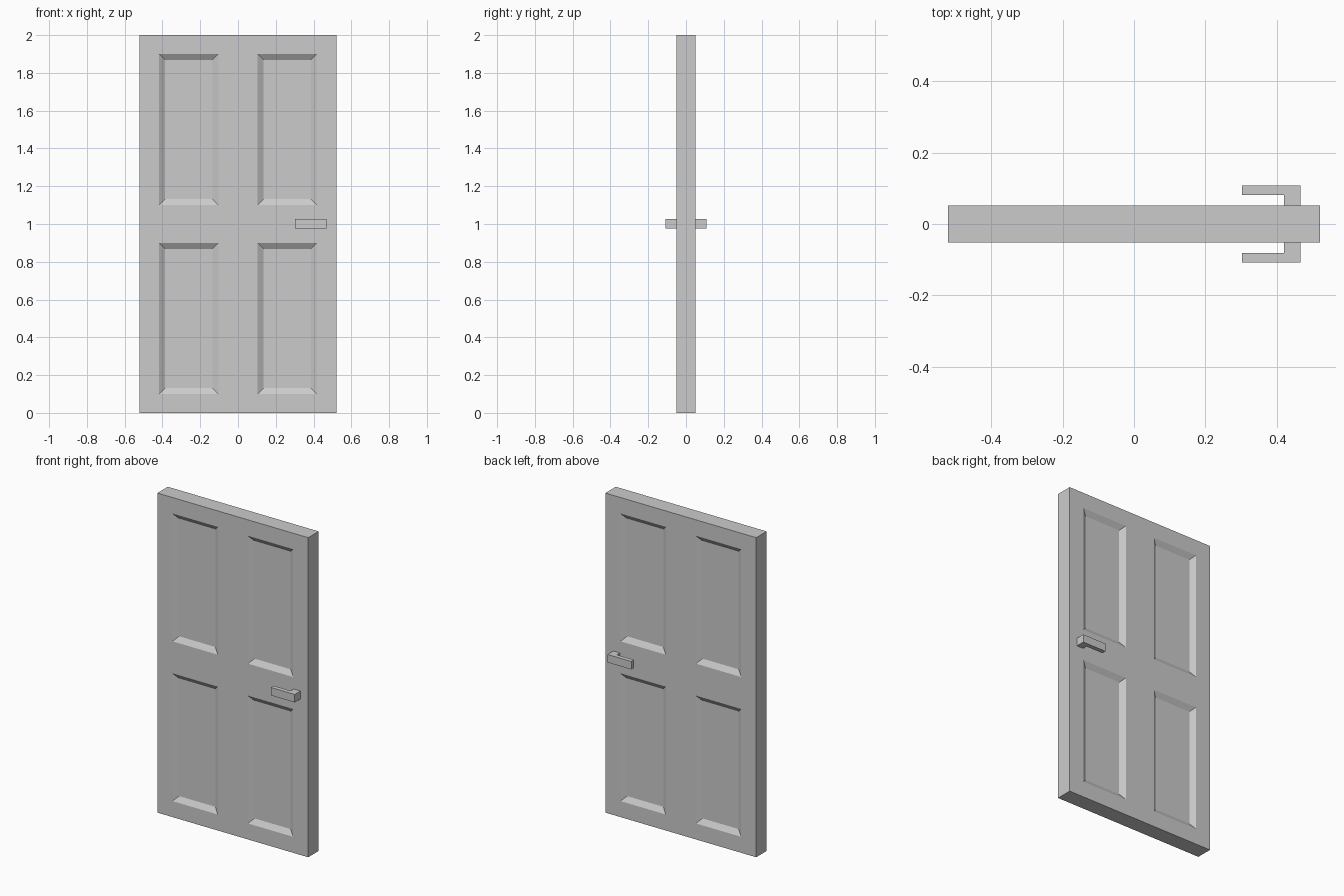
import bpy, bmesh

if "Cube" in bpy.data.objects:
    bpy.data.objects.remove(bpy.data.objects["Cube"])

HALF_DEPTH = 0.0515
RECESS = 0.021
BEVEL = 0.045


def finish(name, bm):
    """Turn a front-half bmesh into an object mirrored to the back."""
    bmesh.ops.recalc_face_normals(bm, faces=bm.faces)
    mesh = bpy.data.meshes.new(name)
    bm.to_mesh(mesh)
    bm.free()
    obj = bpy.data.objects.new(name, mesh)
    bpy.context.collection.objects.link(obj)
    mirror = obj.modifiers.new("front_to_back", 'MIRROR')
    mirror.use_axis = (False, True, False)
    mirror.use_clip = True
    mirror.merge_threshold = 0.0005
    return obj


# Door leaf: front grid of stiles, rails and four panels
xs = [-0.522, -0.418, -0.104, 0.104, 0.418, 0.522]
zs = [0.0, 0.1, 0.9, 1.1, 1.9, 2.0]
bm = bmesh.new()
grid = [[bm.verts.new((x, -HALF_DEPTH, z)) for x in xs] for z in zs]
panels = []
for j in range(5):
    for i in range(5):
        f = bm.faces.new((grid[j][i], grid[j][i + 1],
                          grid[j + 1][i + 1], grid[j + 1][i]))
        if i in (1, 3) and j in (1, 3):
            panels.append(f)

# Outer edges run back to the middle plane, where the mirror joins them
rim = [e for e in bm.edges if e.is_boundary]
ext = bmesh.ops.extrude_edge_only(bm, edges=rim)
for v in ext["geom"]:
    if isinstance(v, bmesh.types.BMVert):
        v.co.y = 0.0

# Recessed panels with sloped borders
bmesh.ops.inset_individual(bm, faces=panels, thickness=BEVEL, depth=0.0)
for f in panels:
    for v in f.verts:
        v.co.y += RECESS
finish("door_leaf", bm)

# Lever handle: L profile seen from above, extruded upward
profile = [(0.303, -0.108), (0.468, -0.108), (0.468, -0.05),
           (0.421, -0.05), (0.421, -0.081), (0.303, -0.081)]
bm = bmesh.new()
base = bm.faces.new([bm.verts.new((x, y, 0.976)) for x, y in profile])
ext = bmesh.ops.extrude_face_region(bm, geom=[base], use_keep_orig=True)
top = [v for v in ext["geom"] if isinstance(v, bmesh.types.BMVert)]
bmesh.ops.translate(bm, verts=top, vec=(0, 0, 0.05))
finish("lever_handles", bm)
